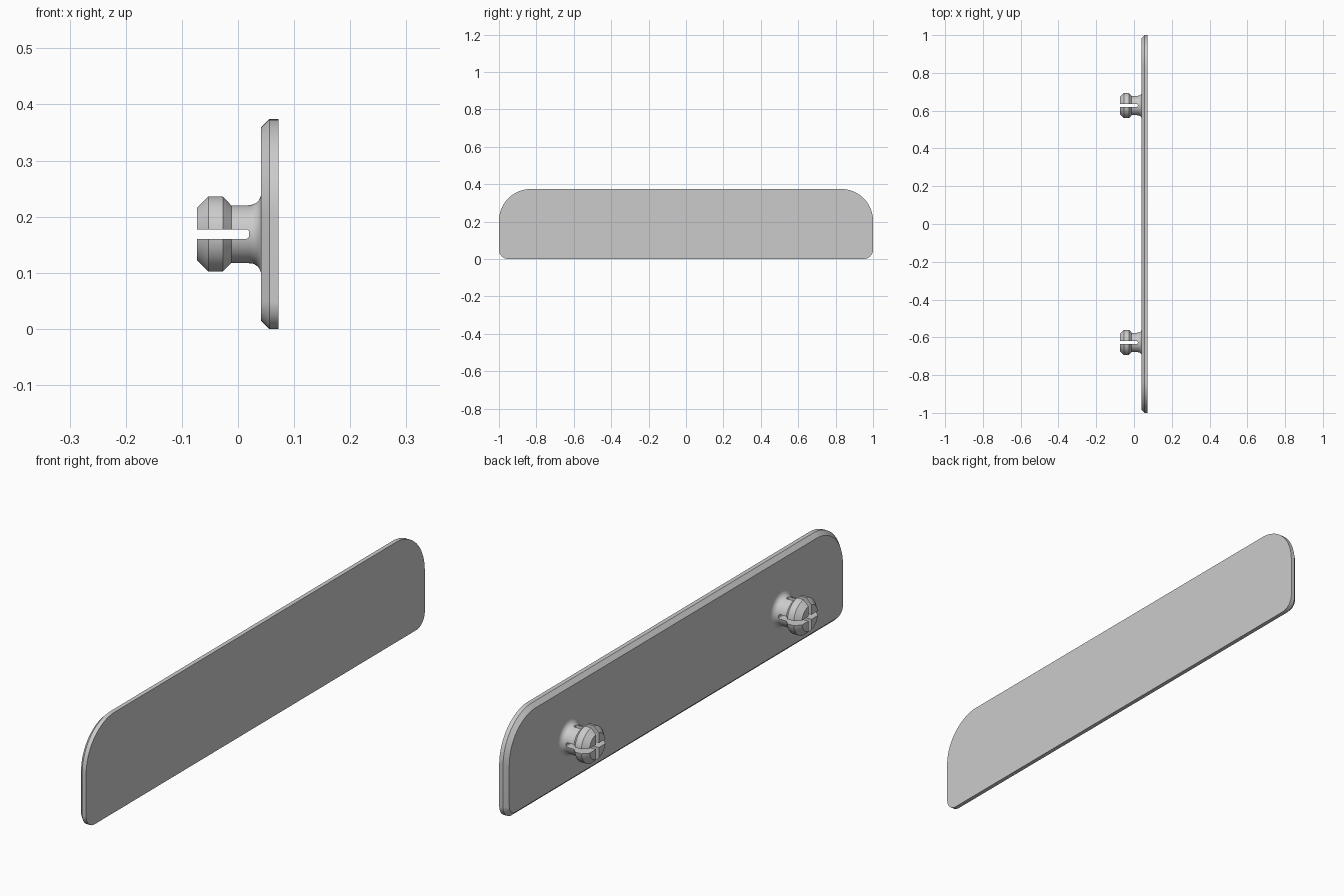
import bpy, bmesh
from math import sin, cos, pi, radians

old = bpy.data.objects.get("Cube")
if old:
    bpy.data.objects.remove(old)

grey = bpy.data.materials.new("light_grey")
grey.use_nodes = True
colour = (0.6, 0.6, 0.6, 1)
grey.diffuse_color = colour
grey.node_tree.nodes["Principled BSDF"].inputs["Base Color"].default_value = colour

HEIGHT, BACK, FRONT, CHAMFER = 0.374, 0.041, 0.072, 0.015
PEG_Y, PEG_Z, SLOT = 0.627, 0.169, 0.0085


def skin(name, rings):
    """Closed solid through equal-length rings of points, capped at both ends."""
    bm = bmesh.new()
    loops = [[bm.verts.new(p) for p in ring] for ring in rings]
    n = len(loops[0])
    for a, b in zip(loops, loops[1:]):
        for i in range(n):
            j = (i + 1) % n
            bm.faces.new((a[i], a[j], b[j], b[i]))
    bm.faces.new(loops[0])
    bm.faces.new(loops[-1])
    bmesh.ops.recalc_face_normals(bm, faces=bm.faces)
    mesh = bpy.data.meshes.new(name)
    bm.to_mesh(mesh)
    bm.free()
    mesh.materials.append(grey)
    obj = bpy.data.objects.new(name, mesh)
    bpy.context.collection.objects.link(obj)
    return obj


def activate(obj):
    bpy.ops.object.select_all(action='DESELECT')
    obj.select_set(True)
    bpy.context.view_layer.objects.active = obj


def smooth(obj):
    activate(obj)
    bpy.ops.object.shade_smooth_by_angle(angle=radians(25))


# Plate outline: large upper corners, small lower corners
def outline(x, inset):
    points = []
    steps = 20
    corners = [(1, 1, 0.17), (-1, 1, 0.17), (-1, -1, 0.05), (1, -1, 0.05)]
    for k, (sy, sz, r) in enumerate(corners):
        cy = sy * (1 - r)
        cz = HEIGHT - r if sz > 0 else r
        for i in range(steps + 1):
            t = (k + i / steps) * pi / 2
            points.append((x, cy + (r - inset) * cos(t), cz + (r - inset) * sin(t)))
    return points


plate = skin("plate", [outline(FRONT, 0), outline(BACK + CHAMFER, 0), outline(BACK, CHAMFER)])
smooth(plate)

# Peg profile (x, radius): chamfered head, neck, flared root
profile = [(-0.073, 0.0475), (-0.053, 0.0675), (-0.027, 0.0675), (-0.012, 0.052)]
FLARE = 0.02
for i in range(9):
    t = i / 8 * pi / 2
    profile.append((BACK - FLARE + FLARE * sin(t), 0.052 + FLARE * (1 - cos(t))))
profile.append((BACK + 0.01, profile[-1][1]))


def circle(x, r, y):
    n = 64
    return [(x, y + r * cos(2 * pi * i / n), PEG_Z + r * sin(2 * pi * i / n)) for i in range(n)]


# Slot cutter: straight sides with a rounded inner end
def slot_cutter(y, vertical):
    end, r = 0.02, 0.006
    shape = [(-0.1, -SLOT), (-0.1, SLOT)]
    for k in (1, -1):
        for i in range(7):
            t = (i if k > 0 else 6 - i) / 6 * pi / 2
            shape.append((end - r + r * sin(t), k * (SLOT - r + r * cos(t))))
    rings = []
    for d in (-0.1, 0.1):
        if vertical:
            rings.append([(x, y + w, PEG_Z + d) for x, w in shape])
        else:
            rings.append([(x, y + d, PEG_Z + w) for x, w in shape])
    return skin("slot_cutter", rings)


for side, y in (("left", PEG_Y), ("right", -PEG_Y)):
    peg = skin(side + "_peg", [circle(x, r, y) for x, r in profile])
    for vertical in (False, True):
        cutter = slot_cutter(y, vertical)
        cutter.hide_render = True
        cut = peg.modifiers.new("slot", 'BOOLEAN')
        cut.operation = 'DIFFERENCE'
        cut.solver = 'EXACT'
        cut.object = cutter
        activate(peg)
        bpy.ops.object.modifier_apply(modifier=cut.name)
        bpy.data.objects.remove(cutter)
    smooth(peg)
